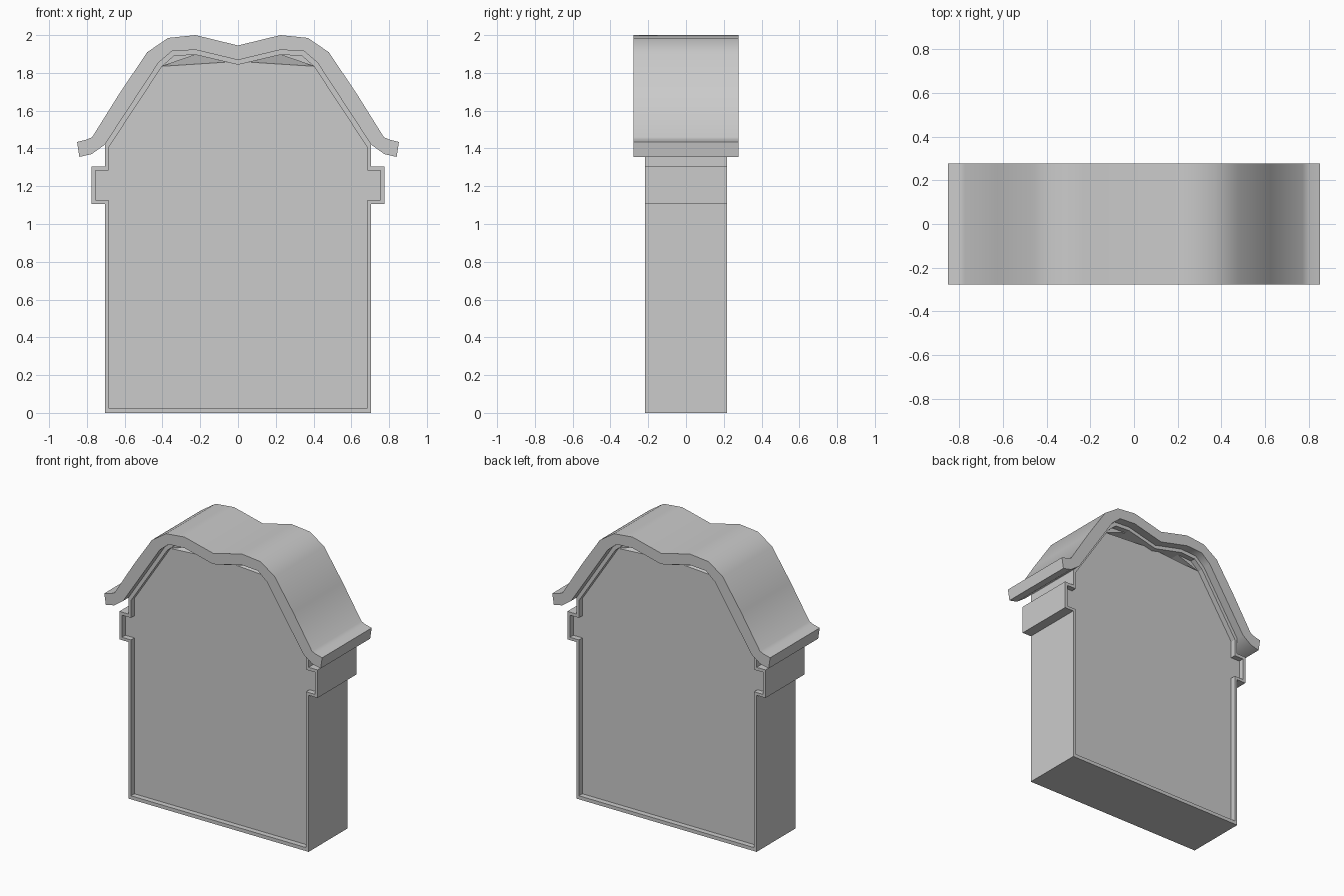
import bpy, bmesh

if "Cube" in bpy.data.objects:
    bpy.data.objects.remove(bpy.data.objects["Cube"])

BODY_Y, PANEL_Y, ROOF_Y = 0.218, 0.18, 0.277


def mirrored(right):
    """Closed outline from right-hand points."""
    return right + [(-x, z) for x, z in reversed(right) if abs(x) > 1e-6]


def make(name, verts, faces):
    mesh = bpy.data.meshes.new(name)
    bm = bmesh.new()
    vs = [bm.verts.new(v) for v in verts]
    for f in faces:
        bm.faces.new([vs[i] for i in f])
    bmesh.ops.recalc_face_normals(bm, faces=bm.faces)
    bm.to_mesh(mesh)
    bm.free()
    ob = bpy.data.objects.new(name, mesh)
    bpy.context.collection.objects.link(ob)
    return ob


def prism(name, pts, y):
    n = len(pts)
    verts = [(x, s * y, z) for s in (-1, 1) for x, z in pts]
    faces = [list(range(n)), list(range(n, 2 * n))]
    faces += [(i, (i + 1) % n, n + (i + 1) % n, n + i) for i in range(n)]
    return make(name, verts, faces)


def ring(name, outer, inner, y):
    n = len(outer)
    loops = [(outer, -y), (outer, y), (inner, y), (inner, -y)]
    verts = [(x, yy, z) for pts, yy in loops for x, z in pts]
    faces = []
    for k in range(4):
        a, b = k * n, ((k + 1) % 4) * n
        faces += [(a + i, a + (i + 1) % n, b + (i + 1) % n, b + i) for i in range(n)]
    return make(name, verts, faces)


# Thin raised rim following the facade outline
outer = [(0.705, 0), (0.705, 1.107), (0.775, 1.107), (0.775, 1.305), (0.705, 1.305),
         (0.705, 1.42), (0.42, 1.855), (0.35, 1.915), (0.225, 1.922), (0, 1.868)]
inner = [(0.685, 0.025), (0.685, 1.127), (0.755, 1.127), (0.755, 1.283), (0.685, 1.283),
         (0.685, 1.405), (0.402, 1.835), (0.338, 1.89), (0.225, 1.896), (0, 1.843)]
ring("wall_rim", mirrored(outer), mirrored(inner), BODY_Y)

# Recessed wall panel, front and back
prism("wall_panel", mirrored(inner[:7] + [(0.06, 1.857), (0, 1.843)]), PANEL_Y)

# Gable corners and sloped notches under the roof humps
for s, side in ((1, "right"), (-1, "left")):
    prism("gable_corner_" + side, [(s * x, z) for x, z in inner[6:9]], PANEL_Y)
    a, b = (s * 0.402, 1.835), (s * 0.06, 1.857)
    verts = [(p[0], y, p[1]) for y in (-PANEL_Y, PANEL_Y) for p in (a, b)]
    verts.append((s * 0.225, 0, 1.896))
    make("gable_slope_" + side, verts,
         [(0, 1, 4), (1, 3, 4), (3, 2, 4), (2, 0, 4), (0, 2, 3, 1)])

# Overhanging curved roof
top = [(0, 1.945), (0.225, 2.0), (0.37, 1.985), (0.48, 1.91), (0.625, 1.695),
       (0.772, 1.46), (0.80, 1.447), (0.852, 1.434)]
under = [(0.84, 1.355), (0.775, 1.37), (0.705, 1.42), (0.42, 1.855),
         (0.35, 1.915), (0.225, 1.922), (0, 1.868)]
right = top + under
left = [(-x, z) for x, z in reversed(right[1:-1])]
roof = prism("roof", right + left, ROOF_Y)
bpy.ops.object.select_all(action='DESELECT')
roof.select_set(True)
bpy.context.view_layer.objects.active = roof
bpy.ops.object.shade_smooth_by_angle(angle=0.7)
